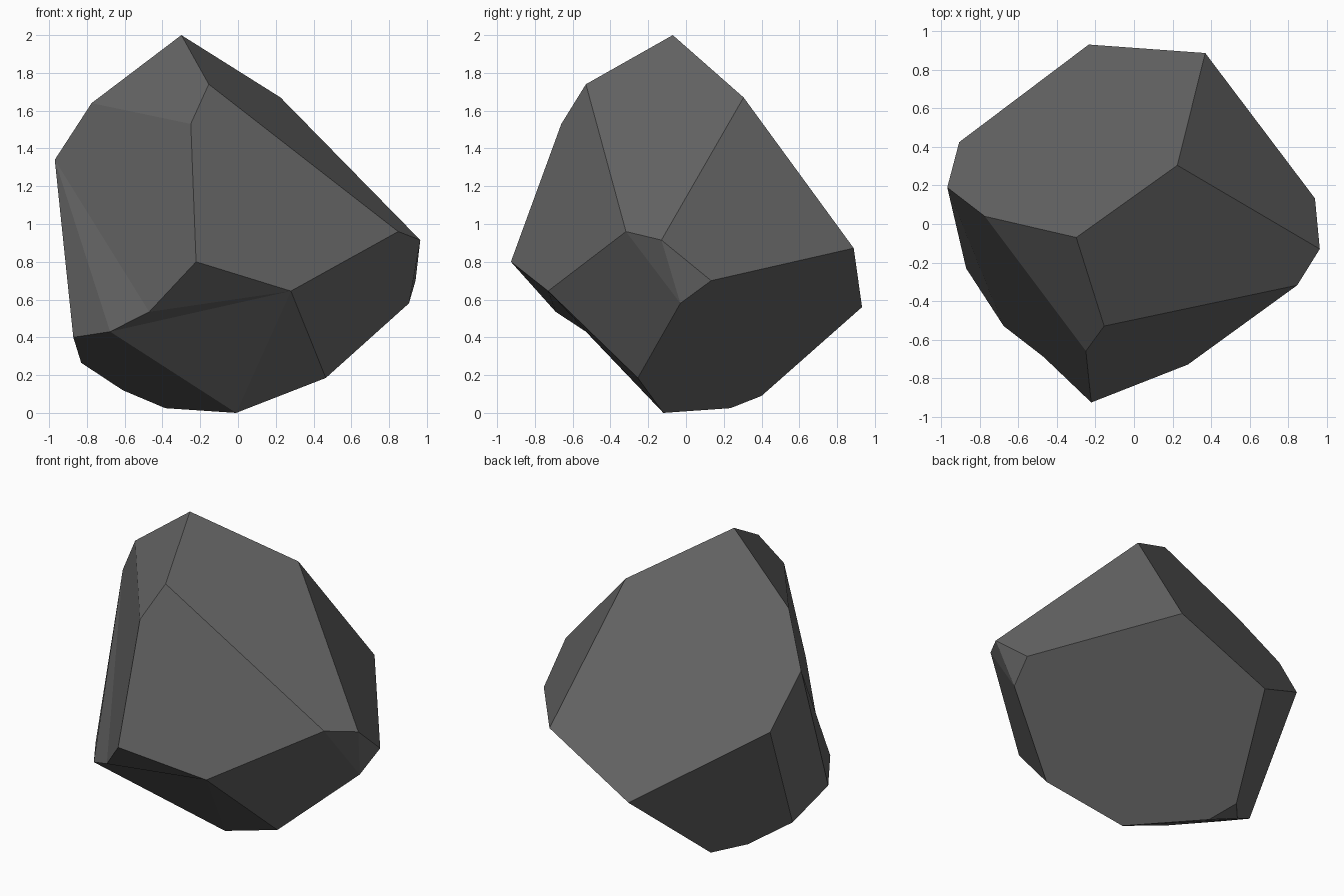
import bpy, bmesh

if "Cube" in bpy.data.objects:
    bpy.data.objects.remove(bpy.data.objects["Cube"])

# Corner points of the faceted rock, named by letter
P = dict(
    # crown
    A=(-.30, -.07, 2.0), B=(-.775, .04, 1.64), C=(-.97, .19, 1.34),
    D=(-.155, -.53, 1.74), E=(-.25, -.66, 1.53), F=(.225, .305, 1.67),
    # waist
    G=(.965, -.13, .915), H=(.848, -.318, .96), I=(.28, -.73, .645),
    J=(-.222, -.927, .80), U=(.37, .888, .872), V=(-.235, .932, .56),
    X=(-.908, .425, 1.01), T=(.94, .133, .70), S=(.905, -.03, .58),
    # underside (K is a slight dent)
    K=(-.47, -.69, .535), L=(-.677, -.53, .43), M=(-.872, -.23, .40),
    N=(-.83, .08, .265), O=(-.61, .23, .12), W=(-.46, .40, .09),
    Q=(-.01, -.12, 0), Y=(-.385, .235, .025), R=(.465, -.255, .185),
)

# Facets as letter loops
FACETS = ("AFUVXCB TUVWYQRS ABED EBCKJ CLK CML DEJIH ADHGF FGTU HIRS HSG GST "
          "IQR JKI KLI LQI LMN LNOYQ XCMN NOWVX WYO").split()

bm = bmesh.new()
verts = {name: bm.verts.new(co) for name, co in P.items()}
for loop in FACETS:
    bm.faces.new([verts[c] for c in loop])
bmesh.ops.recalc_face_normals(bm, faces=bm.faces)

mesh = bpy.data.meshes.new("rock")
bm.to_mesh(mesh)
bm.free()

# Single stone colour, flat shaded
stone = bpy.data.materials.new("dark grey stone")
stone.diffuse_color = (0.13, 0.13, 0.13, 1)
stone.use_nodes = True
stone.node_tree.nodes["Principled BSDF"].inputs["Base Color"].default_value = stone.diffuse_color
mesh.materials.append(stone)
rock = bpy.data.objects.new("rock", mesh)
bpy.context.scene.collection.objects.link(rock)
